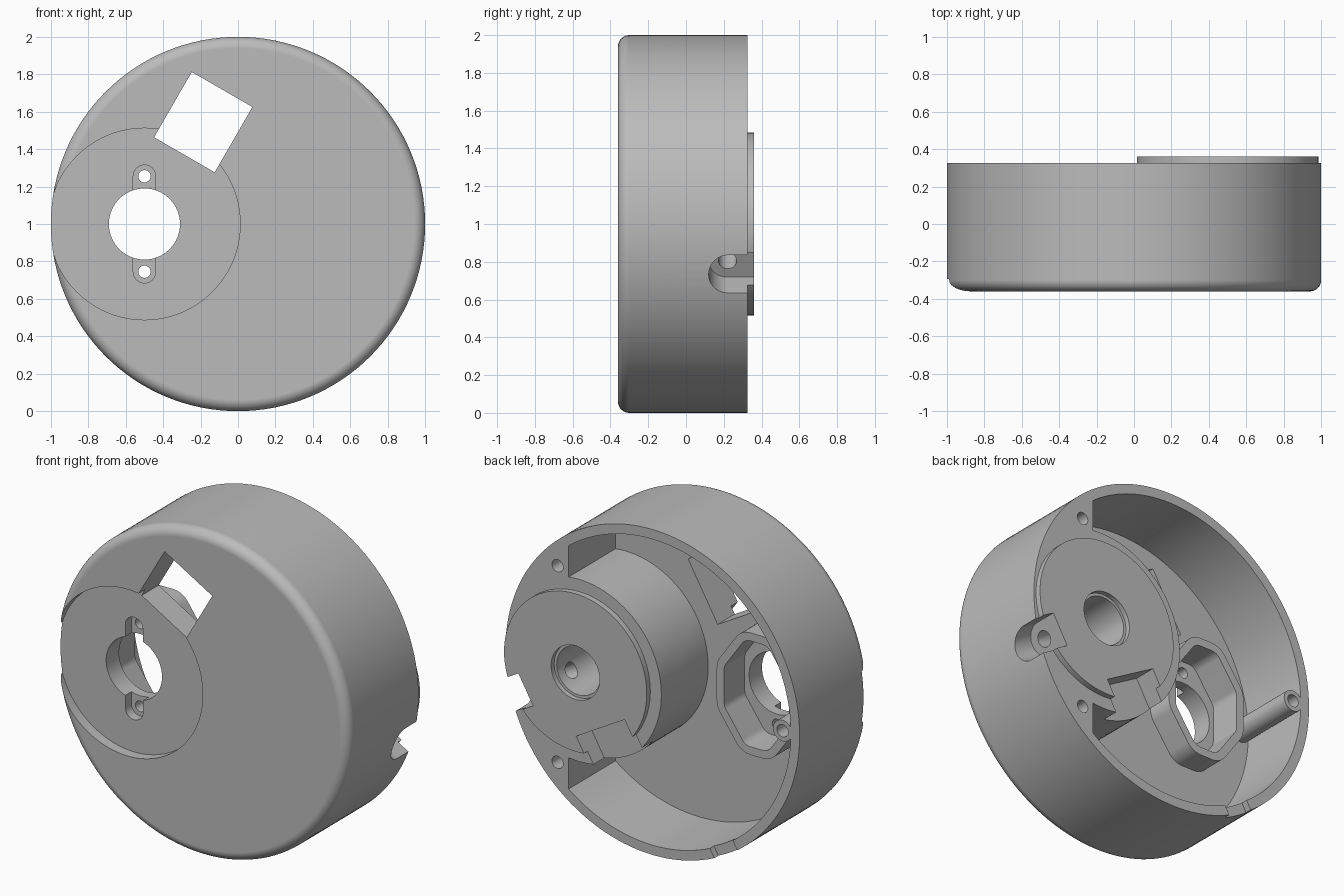
import bpy, bmesh
from math import sin, cos, pi, radians
from mathutils import Matrix, Vector

if "Cube" in bpy.data.objects:
    bpy.data.objects.remove(bpy.data.objects["Cube"])

grey = bpy.data.materials.new("light_grey")
grey.use_nodes = True
GREY = (0.5, 0.5, 0.5, 1)
grey.diffuse_color = GREY
grey.node_tree.nodes["Principled BSDF"].inputs["Base Color"].default_value = GREY


def frame(u, v, w, origin):
    m = Matrix((u, v, w)).transposed().to_4x4()
    m.translation = Vector(origin)
    return m


# Default drawing plane: x and z, extruded along y, centred on the housing axis
AXIAL = frame((1, 0, 0), (0, 0, 1), (0, 1, 0), (0, 0, 1))


def finish(name, bm):
    bmesh.ops.recalc_face_normals(bm, faces=bm.faces)
    mesh = bpy.data.meshes.new(name)
    bm.to_mesh(mesh)
    bm.free()
    mesh.materials.append(grey)
    ob = bpy.data.objects.new(name, mesh)
    bpy.context.collection.objects.link(ob)
    return ob


def prism(name, pts, lo, hi, matrix=AXIAL):
    bm = bmesh.new()
    rings = [[bm.verts.new(matrix @ Vector((u, v, w))) for u, v in pts] for w in (lo, hi)]
    for ring in rings:
        bm.faces.new(ring)
    n = len(pts)
    for i in range(n):
        j = (i + 1) % n
        bm.faces.new((rings[0][i], rings[0][j], rings[1][j], rings[1][i]))
    return finish(name, bm)


def arc(cx, cz, r, a0=0, a1=360, n=64):
    closed = a1 - a0 == 360
    steps = n if closed else n + 1
    angles = [radians(a0 + (a1 - a0) * i / n) for i in range(steps)]
    return [(cx + r * cos(a), cz + r * sin(a)) for a in angles]


def tilted_rect(cx, cz, angle, near, far, half):
    # Rectangle reaching from near to far along a direction from a centre
    a = radians(angle)
    d, t = Vector((cos(a), sin(a))), Vector((-sin(a), cos(a)))
    c = Vector((cx, cz))
    return [tuple(c + d * k + t * s * half)
            for k, s in ((near, -1), (far, -1), (far, 1), (near, 1))]


def rounded(cx, cz, corners, r):
    # Convex outline with arcs of radius r around each corner point
    pts = []
    n = len(corners)
    for i in range(n):
        p, q, s = (Vector(corners[(i + k) % n]) for k in (-1, 0, 1))
        a0 = (q - p).to_3d().cross(Vector((0, 0, 1))).to_2d()
        a1 = (s - q).to_3d().cross(Vector((0, 0, 1))).to_2d()
        for k in range(7):
            d = a0.normalized().lerp(a1.normalized(), k / 6).normalized()
            pts.append((cx + q.x + d.x * r, cz + q.y + d.y * r))
    return pts


def combine(target, tool, operation):
    mod = target.modifiers.new(operation, "BOOLEAN")
    mod.operation, mod.solver, mod.object = operation, "EXACT", tool
    bpy.context.view_layer.objects.active = target
    bpy.ops.object.modifier_apply(modifier=mod.name)
    bpy.data.objects.remove(tool)


# Outer body: turned profile with a rounded front edge
FRONT, FLOOR, RIM, BACK = -0.36, -0.13, 0.325, 0.36
FILLET = 0.06
profile = [(1 - FILLET + FILLET * sin(t), FRONT + FILLET - FILLET * cos(t))
           for t in (pi / 2 * i / 8 for i in range(9))] + [(1, RIM)]
bm = bmesh.new()
SIDES = 128
rings = [[bm.verts.new((r * cos(2 * pi * i / SIDES), y, 1 + r * sin(2 * pi * i / SIDES)))
          for i in range(SIDES)] for r, y in profile]
for a, b in zip(rings, rings[1:]):
    for i in range(SIDES):
        j = (i + 1) % SIDES
        bm.faces.new((a[i], a[j], b[j], b[i]))
bm.faces.new(rings[0])
bm.faces.new(rings[-1])
housing = finish("round_housing", bm)

# Cavity, leaving the drum, side fillers, screw post and socket frame standing
HX = 0.5
socket = [(0.15, -0.1), (0.15, 0.1), (0.04, 0.255), (-0.04, 0.255),
          (-0.15, 0.1), (-0.15, -0.1), (-0.04, -0.255), (0.04, -0.255)]
cavity = prism("cavity", arc(0, 0, 0.94, n=128), FLOOR, 0.6)
for keep in (
    prism("drum", arc(HX, 0, 0.56, n=96), -0.3, 0.7),
    prism("filler", [(0.57, -1.2), (1.2, -1.2), (1.2, 1.2), (0.57, 1.2)], -0.31, 0.71),
    prism("post", arc(-0.884, 0, 0.065, n=32), -0.32, 0.72),
    prism("socket_frame", rounded(-HX, 0, socket, 0.12), -0.33, 0.03),
):
    combine(cavity, keep, "DIFFERENCE")
combine(housing, cavity, "DIFFERENCE")

# Raised disc on the drum
combine(housing, prism("raised_disc", arc(HX, 0, 0.485, n=96), 0.1, BACK), "UNION")

# Front recess, main hole, socket interior and window
cuts = [
    prism("front_recess", arc(-HX, 0, 0.512, n=96), -0.6, -0.295),
    prism("socket_inside", rounded(-HX, 0, socket, 0.07), -0.17, 0.5),
    prism("front_hole", arc(-HX, 0, 0.19), -0.7, 0.2),
    prism("window", tilted_rect(-HX, 0, 60, 0.427, 0.83, 0.187), -0.8, 0.1),
]

# Screw slots and screw holes beside the main hole
for s in (1, -1):
    ends = arc(-HX, 0.255, 0.06, 0, 180, 16) + [(-HX - 0.06, 0.1), (-HX + 0.06, 0.1)]
    cuts.append(prism("screw_slot", [(x, s * z) for x, z in ends], -0.55, -0.235))
    cuts.append(prism("small_screw_hole", arc(-HX, s * 0.255, 0.033, n=24), -0.5, 0))

# Rim screw holes
for x, z in ((0.646, 0.604), (0.646, -0.604), (-0.884, 0)):
    cuts.append(prism("rim_screw_hole", arc(x, z, 0.038, n=24), 0, 0.5))

# Drum bore with lip, drum notch and rim notch
cuts += [
    prism("bore_lip", arc(HX, 0, 0.165), 0.33, 0.6),
    prism("bore", arc(HX, 0, 0.148), 0, 0.55),
    prism("drum_notch", tilted_rect(HX, 0, -120, 0.34, 0.65, 0.19), 0.22, 0.65),
    prism("rim_notch", tilted_rect(0, 0, -120, 0.85, 1.2, 0.09), 0.285, 0.62),
]

# Side slot open to the back, with a set-screw hole reaching the bore
a = radians(-30)
radial = frame((-sin(a), 0, cos(a)), (0, 1, 0), (cos(a), 0, sin(a)), (HX, 0, 1))
slot = arc(0, 0.22, 0.1, 180, 360, 24) + [(0.1, 0.6), (-0.1, 0.6)]
cuts.append(prism("side_slot", slot, 0.39, 0.9, radial))
cuts.append(prism("set_screw_hole", arc(0, 0.22, 0.048, n=32), 0.05, 0.6, radial))

for cut in cuts:
    combine(housing, cut, "DIFFERENCE")

# Smooth curved faces, crisp edges
bpy.ops.object.select_all(action="DESELECT")
housing.select_set(True)
bpy.context.view_layer.objects.active = housing
bpy.ops.object.shade_smooth_by_angle(angle=radians(30))
weighted = housing.modifiers.new("weighted_normals", "WEIGHTED_NORMAL")
weighted.keep_sharp = True
